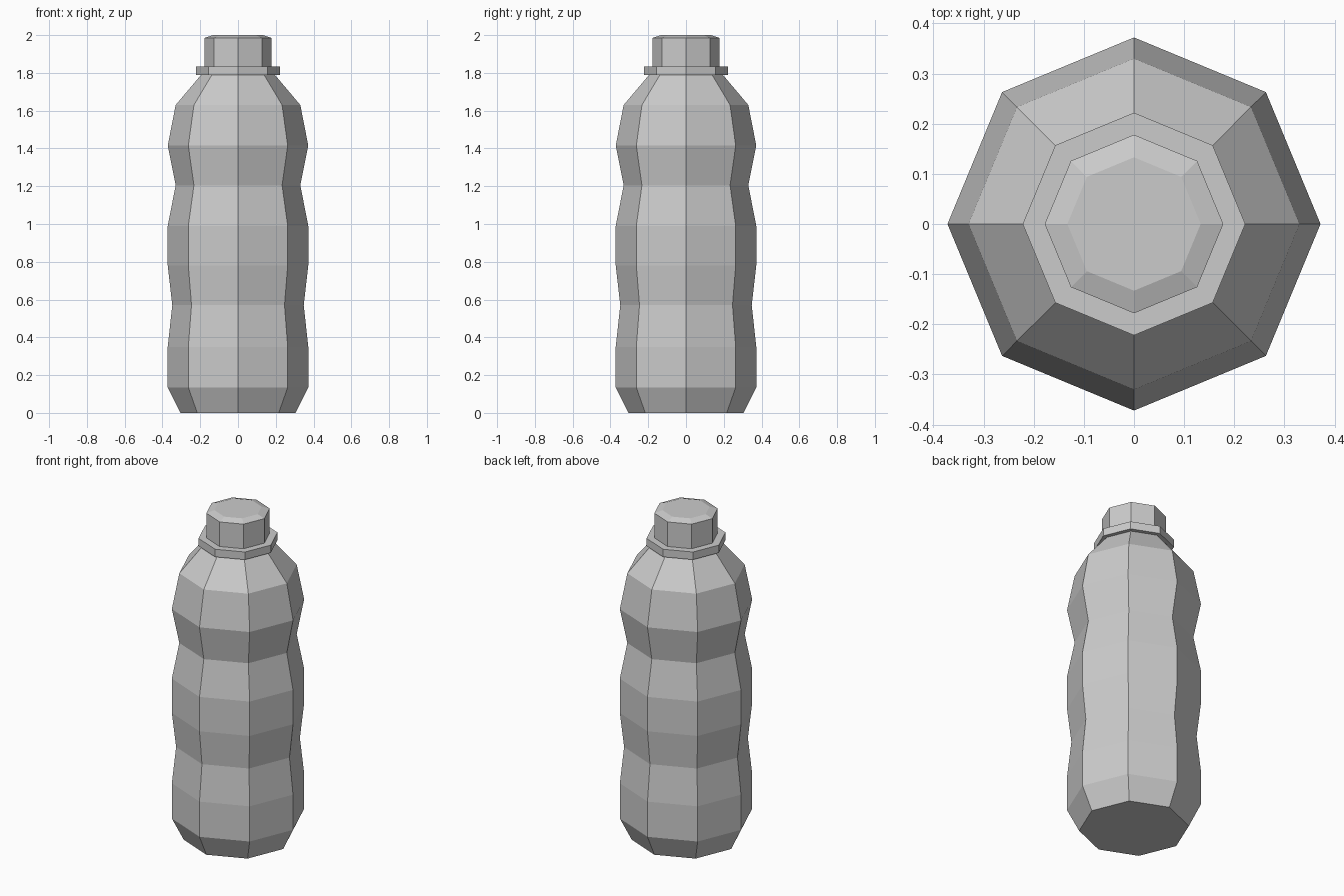
import bpy
import math

cube = bpy.data.objects.get("Cube")
if cube:
    bpy.data.objects.remove(cube, do_unlink=True)

SIDES = 8

grey = bpy.data.materials.new("plain_grey")
grey.use_nodes = True
colour = (0.6, 0.6, 0.6, 1)
grey.diffuse_color = colour
grey.node_tree.nodes["Principled BSDF"].inputs["Base Color"].default_value = colour


def lathe(name, profile):
    """Turn a (radius, height) profile into a closed, flat-faced solid."""
    verts = []
    for r, z in profile:
        for i in range(SIDES):
            a = math.tau * i / SIDES
            verts.append((r * math.cos(a), r * math.sin(a), z))
    top = (len(profile) - 1) * SIDES
    faces = [tuple(reversed(range(SIDES))), tuple(range(top, top + SIDES))]
    for start in range(0, top, SIDES):
        for i in range(SIDES):
            j = (i + 1) % SIDES
            faces.append((start + i, start + j, start + SIDES + j, start + SIDES + i))
    mesh = bpy.data.meshes.new(name)
    mesh.from_pydata(verts, [], faces)
    mesh.materials.append(grey)
    obj = bpy.data.objects.new(name, mesh)
    bpy.context.collection.objects.link(obj)
    return obj


# Rippled body with a tapered foot and shoulder
lathe("bottle_body", [
    (0.305, 0), (0.372, 0.135), (0.372, 0.35), (0.348, 0.57), (0.372, 0.78),
    (0.372, 0.99), (0.33, 1.205), (0.372, 1.415), (0.33, 1.63), (0.195, 1.79),
])

# Collar below the cap
lathe("neck_ring", [(0.222, 1.788), (0.222, 1.835)])

# Screw cap with a bevelled top edge
lathe("cap", [(0.178, 1.83), (0.178, 1.985), (0.133, 2.0)])
